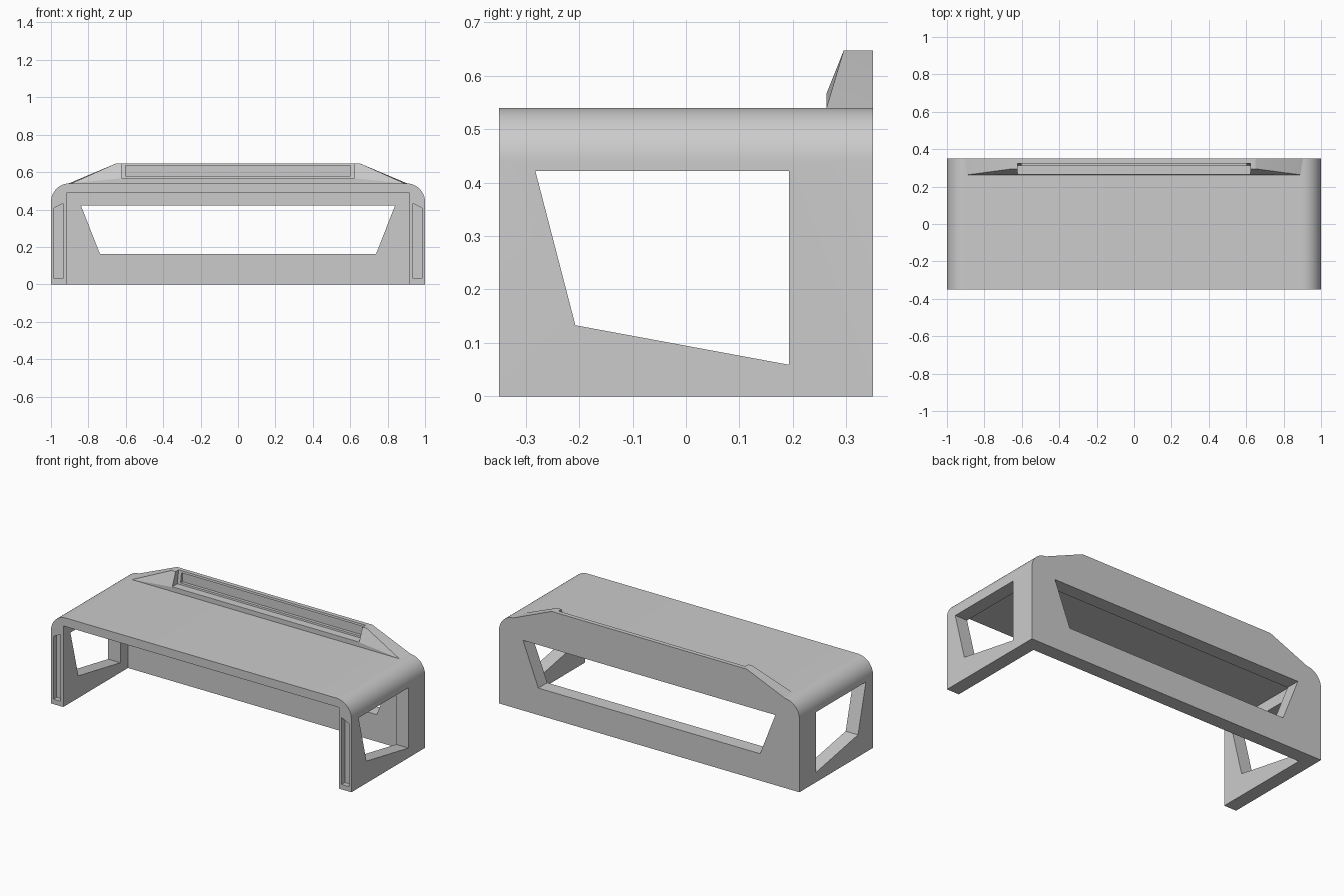
import bpy, bmesh, math
from mathutils import Vector

if "Cube" in bpy.data.objects:
    bpy.data.objects.remove(bpy.data.objects["Cube"])


def hull(name, pts):
    """Convex solid around a few points."""
    bm = bmesh.new()
    for p in pts:
        bm.verts.new(p)
    res = bmesh.ops.convex_hull(bm, input=bm.verts[:])
    loose = [v for v in bm.verts if not v.link_faces]
    bmesh.ops.delete(bm, geom=loose, context='VERTS')
    bmesh.ops.dissolve_limit(bm, angle_limit=0.001, verts=bm.verts[:], edges=bm.edges[:])
    bmesh.ops.recalc_face_normals(bm, faces=bm.faces[:])
    me = bpy.data.meshes.new(name)
    bm.to_mesh(me)
    bm.free()
    ob = bpy.data.objects.new(name, me)
    bpy.context.collection.objects.link(ob)
    return ob


def prism_y(name, prof, y0, y1):
    return hull(name, [(x, y, z) for y in (y0, y1) for x, z in prof])


def prism_x(name, prof, x0, x1):
    return hull(name, [(x, y, z) for x in (x0, x1) for y, z in prof])


def rect(a0, a1, b0, b1):
    return [(a0, b0), (a1, b0), (a1, b1), (a0, b1)]


def carve(ob, cutters):
    bpy.context.view_layer.objects.active = ob
    for c in cutters:
        c.hide_render = True
        m = ob.modifiers.new("cut", 'BOOLEAN')
        m.operation = 'DIFFERENCE'
        m.solver = 'EXACT'
        m.object = c
        bpy.ops.object.modifier_apply(modifier=m.name)
        bpy.data.objects.remove(c)


def smooth(ob):
    bpy.ops.object.select_all(action='DESELECT')
    ob.select_set(True)
    bpy.context.view_layer.objects.active = ob
    bpy.ops.object.shade_smooth_by_angle(angle=math.radians(20))


# Body: rounded outer block, hollowed from the front
half = [(1, 0)]
for i in range(13):
    a = math.radians(90 * i / 12)
    half.append((0.9 + 0.1 * math.cos(a), 0.44 + 0.1 * math.sin(a)))
body = prism_y("shelf_body", half + [(-x, z) for x, z in half], -0.35, 0.35)

cuts = [
    prism_y("hollow", rect(-0.918, 0.918, -0.2, 0.488), -0.6, 0.265),
    prism_y("back_window", [(-0.84, 0.422), (0.84, 0.422), (0.738, 0.162), (-0.738, 0.162)], 0.2, 0.5),
    prism_x("side_windows", [(-0.282, 0.422), (0.193, 0.422), (0.193, 0.059), (-0.207, 0.133)], -1.5, 1.5),
]
# Narrow slots in the front edges of the legs
for s in (-1, 1):
    prof = [(s * 0.983, 0.03), (s * 0.935, 0.03), (s * 0.935, 0.432), (s * 0.983, 0.408)]
    cuts.append(prism_y("leg_slot", prof, -0.5, -0.32))
carve(body, cuts)
smooth(body)

# Raised rear ridge with tapering wings
pts = []
for s in (-1, 1):
    pts += [(s * 0.89, 0.263, 0.54), (s * 0.89, 0.35, 0.54), (s * 0.915, 0.35, 0.535),
            (s * 0.62, 0.263, 0.567), (s * 0.65, 0.295, 0.647), (s * 0.65, 0.35, 0.647)]
ridge = hull("rear_ridge", pts)

# Open ledge across the middle of the ridge, then a shallow slot in its back wall
carve(ridge, [
    prism_x("ledge", [(0.2, 0.568), (0.312, 0.568), (0.324, 0.647), (0.33, 0.69), (0.2, 0.69)], -0.622, 0.622),
    prism_y("ridge_slot", rect(-0.602, 0.602, 0.578, 0.635), 0.25, 0.332),
])
smooth(ridge)
